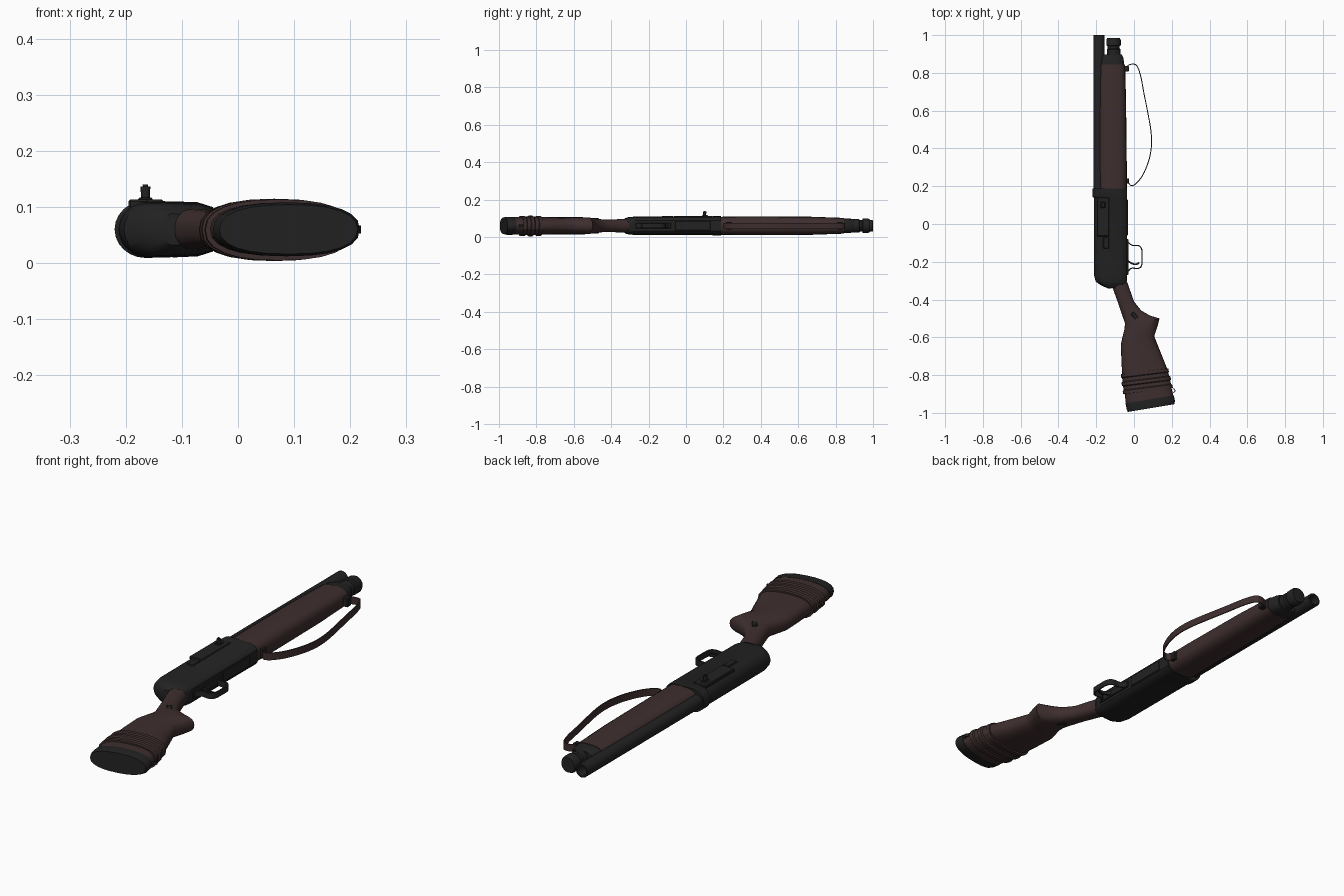
import bpy, bmesh, math
from mathutils import Vector

ZC = 0.06  # centre plane of the gun lying on its side


def material(name, r, g, b):
    m = bpy.data.materials.new(name)
    m.diffuse_color = (r, g, b, 1)
    return m


BLACK = material("black metal", 0.016, 0.016, 0.016)
BROWN = material("dark brown wood", 0.048, 0.027, 0.027)


def finish(name, bm, mat, angle=35):
    bmesh.ops.recalc_face_normals(bm, faces=bm.faces[:])
    me = bpy.data.meshes.new(name)
    bm.to_mesh(me)
    bm.free()
    ob = bpy.data.objects.new(name, me)
    bpy.context.collection.objects.link(ob)
    me.materials.append(mat)
    bpy.ops.object.select_all(action='DESELECT')
    ob.select_set(True)
    bpy.context.view_layer.objects.active = ob
    bpy.ops.object.shade_smooth_by_angle(angle=math.radians(angle))
    return ob


def oval(n=24, e=2.0):
    pts = []
    for i in range(n):
        a = 2 * math.pi * i / n
        c, s = math.cos(a), math.sin(a)
        pts.append((math.copysign(abs(c) ** (2 / e), c),
                    math.copysign(abs(s) ** (2 / e), s)))
    return pts


def loft(name, sections, profile, mat, zc=ZC, angle=35):
    """sections: (left x, left y, right x, right y, half thickness)"""
    bm = bmesh.new()
    rings = []
    for xl, yl, xr, yr, h in sections:
        rings.append([bm.verts.new((xl + (xr - xl) * (u + 1) / 2,
                                    yl + (yr - yl) * (u + 1) / 2, zc + v * h))
                      for u, v in profile])
    n = len(profile)
    for a, b in zip(rings, rings[1:]):
        for i in range(n):
            bm.faces.new((a[i], a[(i + 1) % n], b[(i + 1) % n], b[i]))
    bm.faces.new(rings[0])
    bm.faces.new(rings[-1])
    return finish(name, bm, mat, angle)


def lathe(name, x, steps, mat, n=20):
    return loft(name, [(x - r, y, x + r, y, r) for y, r in steps], oval(n), mat)


def ribbon(name, path, width, thick, mat, zc=ZC, sub=5):
    """smooth strap through xy points, standing across z"""
    p = [Vector(q) for q in path]
    p = [2 * p[0] - p[1]] + p + [2 * p[-1] - p[-2]]
    pts = []
    for i in range(1, len(p) - 2):
        a, b, c, d = p[i - 1:i + 3]
        for k in range(sub):
            t = k / sub
            pts.append(0.5 * (2 * b + (c - a) * t + (2 * a - 5 * b + 4 * c - d) * t * t
                              + (3 * b - a - 3 * c + d) * t ** 3))
    pts.append(p[-2])
    secs = []
    for i, q in enumerate(pts):
        t = (pts[min(i + 1, len(pts) - 1)] - pts[max(i - 1, 0)]).normalized()
        nrm = Vector((-t.y, t.x)) * thick / 2
        a, b = q - nrm, q + nrm
        secs.append((a.x, a.y, b.x, b.y, width / 2))
    return loft(name, secs, [(-1, -1), (1, -1), (1, 1), (-1, 1)], mat, zc, 40)


def plate(name, x0, x1, y0, y1, z0, z1, mat, turn=0, bevel=0.003):
    bm = bmesh.new()
    bmesh.ops.create_cube(bm, size=1)
    bmesh.ops.scale(bm, vec=(x1 - x0, y1 - y0, z1 - z0), verts=bm.verts)
    bmesh.ops.bevel(bm, geom=bm.edges[:], offset=bevel, segments=1, affect='EDGES')
    ob = finish(name, bm, mat)
    ob.location = ((x0 + x1) / 2, (y0 + y1) / 2, (z0 + z1) / 2)
    ob.rotation_euler.z = turn
    return ob


# receiver: round on the barrel side, chamfered on the trigger side
arc = [math.radians(90 + 15 * i) for i in range(13)]
body = [(-0.4 + 0.6 * math.cos(a), math.sin(a)) for a in arc]
body += [(0.6, -0.95), (0.9, -0.78), (1, -0.55), (1, 0.55), (0.9, 0.78), (0.6, 0.95)]
loft("receiver", [(-0.135, -0.342, -0.075, -0.335, 0.028), (-0.175, -0.325, -0.045, -0.318, 0.042),
                  (-0.203, -0.305, -0.038, -0.3, 0.047), (-0.212, -0.27, -0.036, -0.27, 0.049),
                  (-0.213, 0.14, -0.036, 0.14, 0.05), (-0.22, 0.143, -0.036, 0.143, 0.051),
                  (-0.22, 0.188, -0.036, 0.188, 0.051)], body, BLACK)

# barrel with open bore, magazine tube with cap
lathe("barrel", -0.185, [(0.15, 0.03), (0.998, 0.03), (1.0, 0.028), (1.0, 0.022), (0.9, 0.022)], BLACK)
lathe("magazine_cap", -0.108, [(0.86, 0.036), (0.925, 0.036), (0.93, 0.031), (0.942, 0.031), (0.945, 0.038),
                               (0.975, 0.038), (0.985, 0.033)], BLACK)

# wooden fore-end and its front collar
loft("fore_end", [(-0.186, 0.18, -0.038, 0.18, 0.048), (-0.186, 0.3, -0.038, 0.3, 0.05),
                  (-0.186, 0.65, -0.042, 0.65, 0.049), (-0.184, 0.845, -0.047, 0.845, 0.042)],
     oval(20, 2.8), BROWN)
loft("fore_end_collar", [(-0.181, 0.84, -0.051, 0.84, 0.04), (-0.178, 0.88, -0.056, 0.88, 0.038),
                         (-0.165, 0.897, -0.065, 0.897, 0.034)], oval(20, 2.8), BLACK)

# stock, from wrist over the grip hump to the butt
loft("stock", [(-0.118, -0.325, -0.037, -0.305, 0.037), (-0.08, -0.43, 0.0, -0.41, 0.033),
               (-0.06, -0.49, 0.038, -0.458, 0.036), (-0.048, -0.525, 0.085, -0.485, 0.042),
               (-0.05, -0.555, 0.135, -0.5, 0.045), (-0.06, -0.595, 0.125, -0.54, 0.046),
               (-0.069, -0.635, 0.107, -0.595, 0.046), (-0.067, -0.72, 0.145, -0.69, 0.046),
               (-0.063, -0.79, 0.175, -0.765, 0.047), (-0.043, -0.95, 0.208, -0.908, 0.047)],
     oval(24, 2.4), BROWN)
loft("butt_pad", [(-0.045, -0.949, 0.211, -0.907, 0.048), (-0.039, -0.98, 0.217, -0.938, 0.048),
                  (-0.033, -0.995, 0.213, -0.954, 0.044)], oval(24, 2.4), BLACK)

# ribbed cuff around the stock
cuff = []
for t, g in [(0, 0), (0.0, .007), (.16, .007), (.2, .002), (.38, .002), (.42, .008), (.58, .008),
             (.62, .002), (.8, .002), (.84, .007), (1, .007), (1, 0)]:
    cuff.append((-0.063 + 0.012 * t - g, -0.795 - 0.105 * t, 0.174 + 0.025 * t + g,
                 -0.765 - 0.102 * t, 0.0475 + g))
loft("stock_cuff", cuff, oval(24, 2.4), BROWN, 0.059, 25)

# slot plates on both faces of the grip
for side in (-1, 1):
    z = ZC + side * 0.037
    plate("grip_slot", -0.003, 0.019, -0.522, -0.464, z - 0.004, z + 0.004, BLACK, math.radians(38))

# bolt cover, bolt handle and side plates
plate("bolt_cover", -0.195, -0.133, -0.065, 0.14, 0.098, 0.113, BLACK)
plate("bolt_cover_tail", -0.163, -0.133, -0.13, -0.068, 0.104, 0.113, BLACK)
plate("bolt_handle_base", -0.178, -0.152, 0.085, 0.118, 0.108, 0.117, BLACK)
plate("loading_gate", -0.04, -0.032, -0.06, 0.13, 0.035, 0.085, BLACK)
bm = bmesh.new()
bmesh.ops.create_cone(bm, cap_ends=True, segments=12, radius1=0.007, radius2=0.009, depth=0.04)
top = [e for e in bm.edges if all(v.co.z > 0.01 for v in e.verts)]
bmesh.ops.bevel(bm, geom=top, offset=0.004, segments=2, affect='EDGES')
finish("bolt_handle", bm, BLACK).location = (-0.165, 0.1, 0.12)

# trigger guard and trigger
ribbon("trigger_guard", [(-0.04, -0.08), (-0.028, -0.1), (-0.008, -0.113), (0.025, -0.115), (0.041, -0.135),
                         (0.043, -0.175), (0.04, -0.22), (0.022, -0.235), (-0.012, -0.234),
                         (-0.028, -0.247), (-0.04, -0.268)], 0.026, 0.006, BLACK)
ribbon("trigger", [(-0.045, -0.185), (-0.015, -0.207), (0.01, -0.213), (0.028, -0.205)], 0.014, 0.009, BLACK)
plate("trigger_plate", -0.045, -0.03, -0.27, -0.08, 0.045, 0.075, BLACK)

# hanging sling with its mounts
ribbon("sling", [(-0.035, 0.838), (-0.012, 0.846), (0.015, 0.838), (0.036, 0.78), (0.053, 0.69), (0.073, 0.59),
                 (0.09, 0.49), (0.092, 0.41), (0.078, 0.335), (0.048, 0.262), (0.012, 0.215),
                 (-0.015, 0.204), (-0.032, 0.222)], 0.032, 0.005, BROWN)
for y in (0.228, 0.822):
    plate("sling_mount", -0.055, -0.026, y - 0.014, y + 0.014, 0.04, 0.08, BLACK)

# small swivel ring under the butt
ring = [(0.207 + 0.01 * math.cos(a), -0.882 + 0.01 * math.sin(a))
        for a in [math.pi * (i / 4 - 0.5) for i in range(5)]]
ribbon("butt_swivel", ring, 0.014, 0.004, BLACK)
